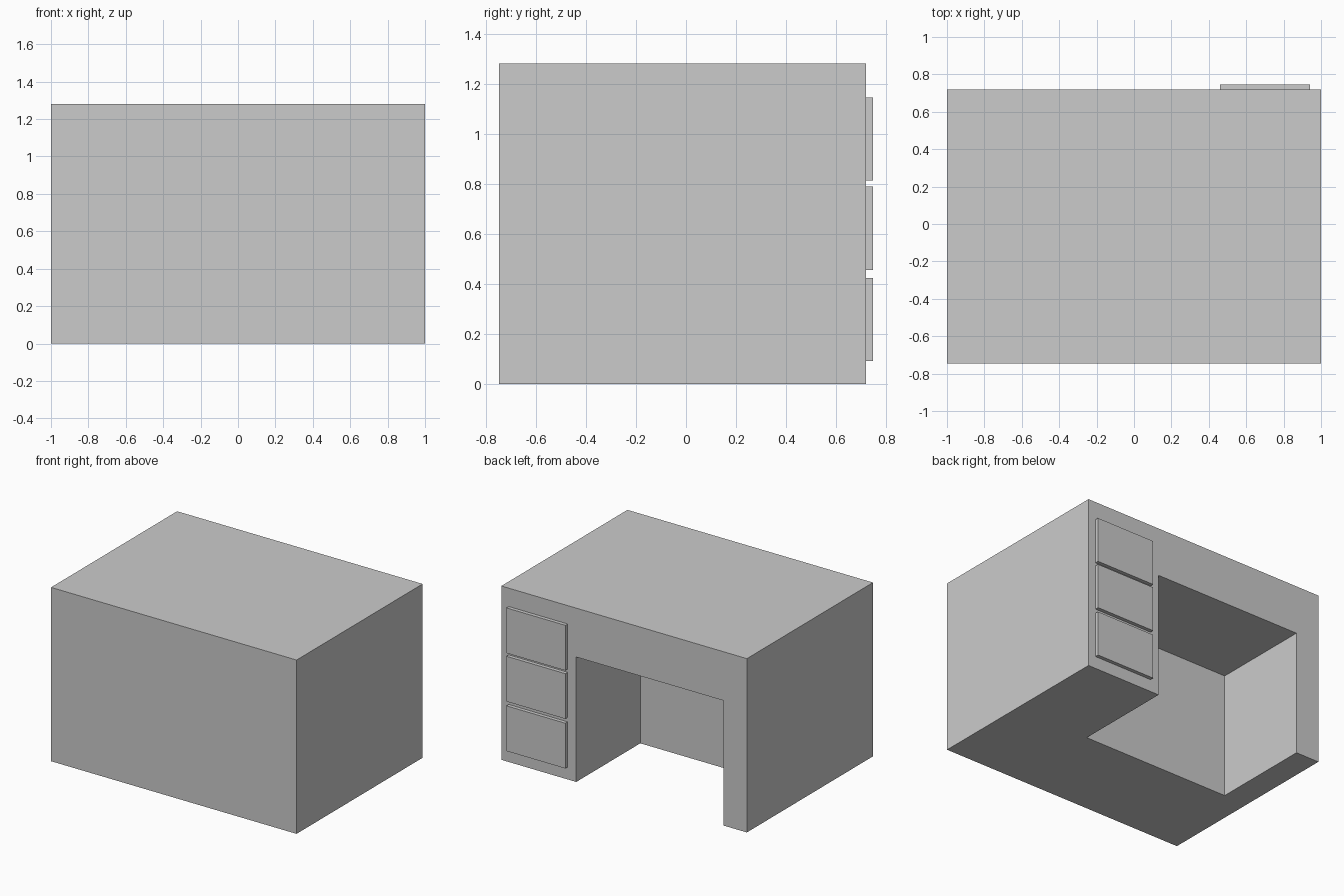
import bpy
import bmesh
from mathutils import Vector

if "Cube" in bpy.data.objects:
    bpy.data.objects.remove(bpy.data.objects["Cube"])


def box(name, low, high):
    """Axis-aligned box between two corners."""
    low, high = Vector(low), Vector(high)
    bm = bmesh.new()
    bmesh.ops.create_cube(bm, size=1)
    bmesh.ops.scale(bm, vec=high - low, verts=bm.verts)
    bmesh.ops.translate(bm, vec=(low + high) / 2, verts=bm.verts)
    mesh = bpy.data.meshes.new(name)
    bm.to_mesh(mesh)
    bm.free()
    obj = bpy.data.objects.new(name, mesh)
    bpy.context.collection.objects.link(obj)
    return obj


BACK_Y, FACE_Y, DRAWER_Y = -0.747, 0.72, 0.747

# Solid desk body
body = box("desk_body", (-1, BACK_Y, 0), (1, FACE_Y, 1.28))

# Kneehole, open at the floor and on the sitting side
kneehole = box("kneehole_cutter", (-0.81, -0.025, -0.2), (0.39, 1.0, 0.92))
kneehole.hide_render = True
kneehole.hide_viewport = True
kneehole.display_type = 'WIRE'
cut = body.modifiers.new("kneehole", 'BOOLEAN')
cut.operation = 'DIFFERENCE'
cut.solver = 'EXACT'
cut.object = kneehole

# Three raised drawer fronts
for name, z in (("bottom", 0.091), ("middle", 0.456), ("top", 0.812)):
    box(name + "_drawer_front", (0.46, FACE_Y, z), (0.94, DRAWER_Y, z + 0.333))
